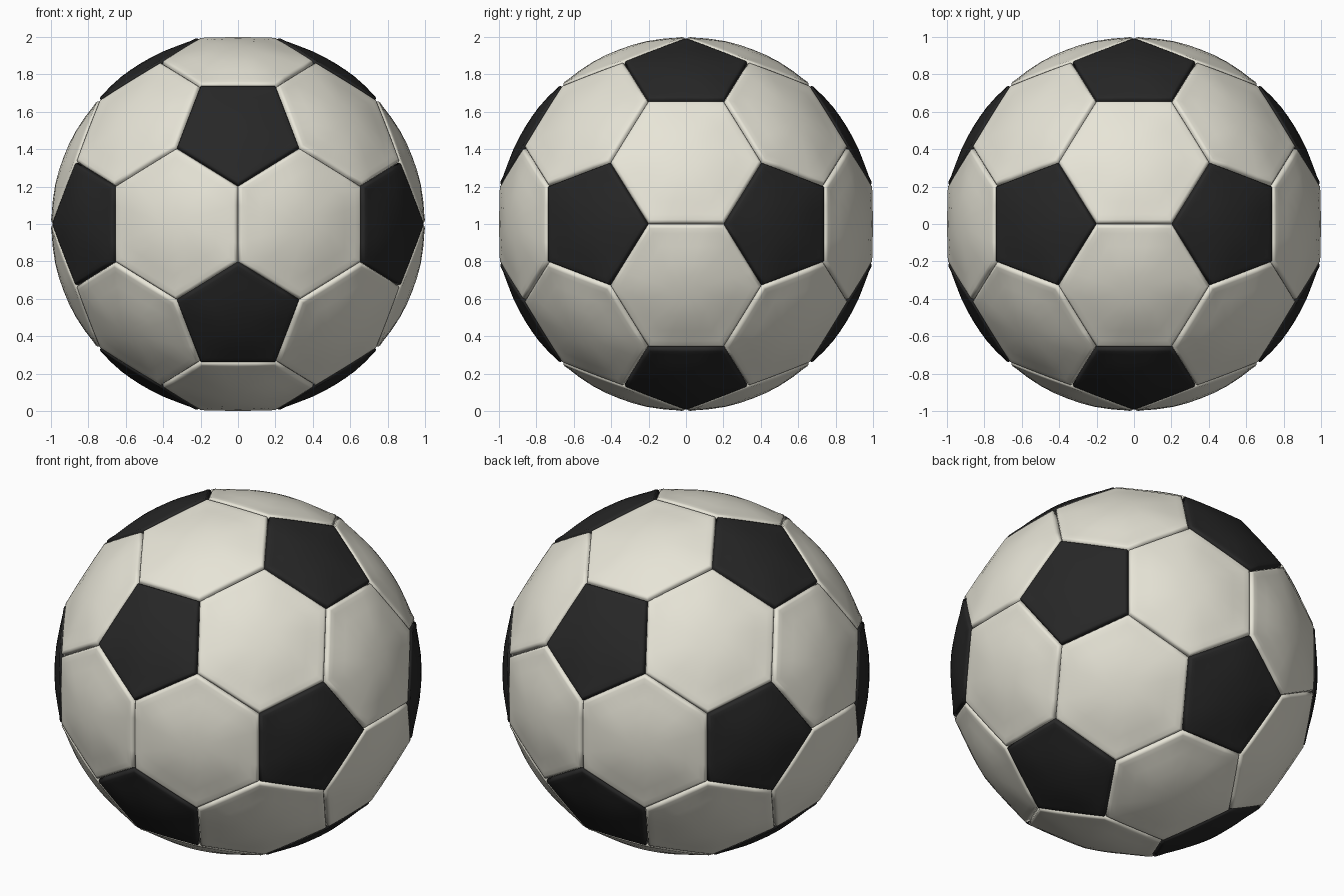
import bpy, bmesh, math
from itertools import combinations
from mathutils import Vector

if "Cube" in bpy.data.objects:
    bpy.data.objects.remove(bpy.data.objects["Cube"])

PHI = (1 + math.sqrt(5)) / 2
SEG = 4  # divisions along each panel side
# (ring fraction, radial factor): seam bottom, rolled rim, domed panel
RINGS = [(1.0, 0.972), (0.985, 0.986), (0.965, 0.996), (0.93, 1.0),
         (0.85, 1.0), (0.65, 1.0), (0.4, 1.0), (0.2, 1.0)]

# Icosahedron corners that the panel layout is cut from
ico = []
for a in (1, -1):
    for b in (1 / PHI, -1 / PHI):
        ico += [Vector((0, a, b)), Vector((b, 0, a)), Vector((a, b, 0))]
side = 2 / PHI


def near(a, b):
    return abs((a - b).length - side) < 0.01


def ordered(points):
    """Sort points counter-clockwise around their outward centre."""
    c = sum(points, Vector()) / len(points)
    n = c.normalized()
    u = (points[0] - c).normalized()
    v = n.cross(u)
    return sorted(points, key=lambda p: math.atan2((p - c).dot(v), (p - c).dot(u)))


pentagons = [ordered([(2 * a + b) / 3 for b in ico if near(a, b)]) for a in ico]
hexagons = []
for tri in combinations(ico, 3):
    if all(near(a, b) for a, b in combinations(tri, 2)):
        hexagons.append(ordered([(2 * a + b) / 3 for a in tri for b in tri if a is not b]))


def dome(p, t):
    """Lift a flat panel point towards the ball's sphere."""
    f = 0.78 * (1 - t ** 4)
    return p * ((p.length * (1 - f) + 1.012 * f) / p.length)


def add_panel(bm, poly):
    c = sum(poly, Vector()) / len(poly)
    edge = [poly[i].lerp(poly[(i + 1) % len(poly)], s / SEG)
            for i in range(len(poly)) for s in range(SEG)]
    n = len(edge)
    loops = [[bm.verts.new(dome(c.lerp(p, t), t) * k * 1.004 + Vector((0, 0, 1)))
              for p in edge] for t, k in RINGS]
    for a, b in zip(loops, loops[1:]):
        for i in range(n):
            j = (i + 1) % n
            bm.faces.new((a[i], a[j], b[j], b[i]))
    mid = bm.verts.new(dome(c, 0) * 1.004 + Vector((0, 0, 1)))
    for i in range(n):
        bm.faces.new((loops[-1][i], loops[-1][(i + 1) % n], mid))


def build(name, polys, color):
    bm = bmesh.new()
    for poly in polys:
        add_panel(bm, poly)
    me = bpy.data.meshes.new(name)
    bm.to_mesh(me)
    bm.free()
    for f in me.polygons:
        f.use_smooth = True
    mat = bpy.data.materials.new(name)
    mat.diffuse_color = color
    mat.use_nodes = True
    mat.node_tree.nodes["Principled BSDF"].inputs["Base Color"].default_value = mat.diffuse_color
    me.materials.append(mat)
    ob = bpy.data.objects.new(name, me)
    bpy.context.collection.objects.link(ob)


# Light hexagon panels and dark pentagon panels
build("hexagon_panels", hexagons, (0.8, 0.78, 0.68, 1))
build("pentagon_panels", pentagons, (0.02, 0.02, 0.02, 1))
